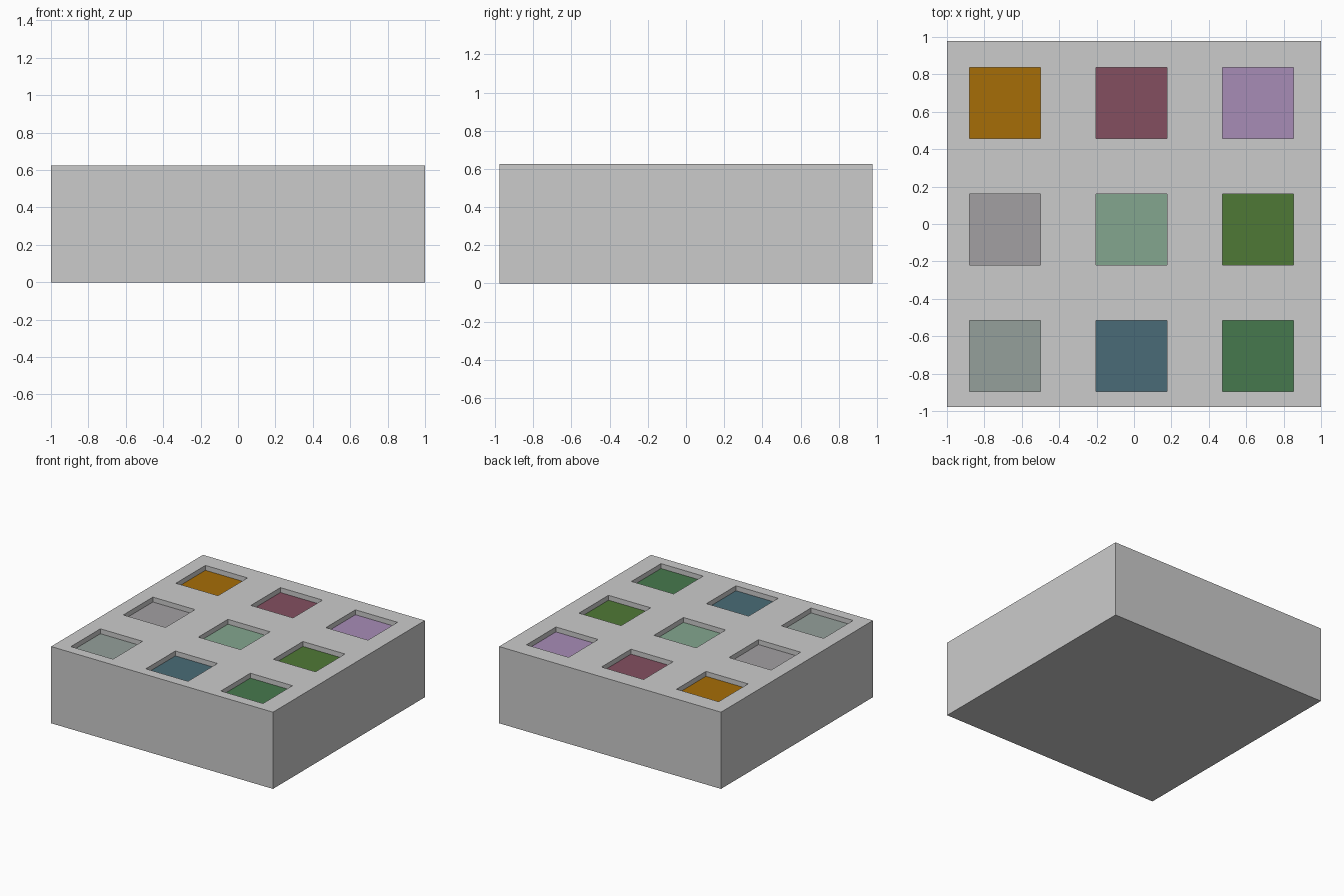
import bpy

if "Cube" in bpy.data.objects:
    bpy.data.objects.remove(bpy.data.objects["Cube"])

DEPTH_X, DEPTH_Y, HEIGHT = 2.0, 1.955, 0.625
SIZE = 0.38            # square pocket side
RECESS = 0.04          # tile surface below the top
TILE = 0.01            # tile thickness
COLS = (-0.69, -0.014, 0.662)
ROWS = (0.647, -0.029, -0.705)


def box(name, centre, size):
    bpy.ops.mesh.primitive_cube_add(size=1, location=centre)
    ob = bpy.context.object
    ob.name = name
    ob.scale = size
    bpy.ops.object.transform_apply(location=False, rotation=False, scale=True)
    return ob


def paint(ob, name, rgb):
    mat = bpy.data.materials.new(name)
    # screen colour to linear
    mat.diffuse_color = [(c / 255) ** 2.2 for c in rgb] + [1]
    mat.use_nodes = True
    mat.node_tree.nodes["Principled BSDF"].inputs["Base Color"].default_value = mat.diffuse_color
    ob.data.materials.append(mat)


# Tile colours, back row to front row, left to right
COLOURS = [
    [("orange", (165, 109, 16)), ("maroon", (130, 80, 96)), ("lilac", (166, 139, 181))],
    [("warm_grey", (161, 158, 161)), ("mint", (130, 165, 141)), ("leaf_green", (80, 120, 57))],
    [("pale_sage", (147, 158, 153)), ("slate_blue", (75, 107, 118)), ("forest_green", (72, 120, 78))],
]

# Block body
body = box("block_body", (0, 0, HEIGHT / 2), (DEPTH_X, DEPTH_Y, HEIGHT))

# Pocket cutters and the coloured tiles lying in them
cutters = []
for y, row in zip(ROWS, COLOURS):
    for x, (name, rgb) in zip(COLS, row):
        cutters.append(box("pocket_cutter", (x, y, HEIGHT), (SIZE, SIZE, 2 * (RECESS + TILE))))
        tile = box(name + "_tile", (x, y, HEIGHT - RECESS - TILE / 2), (SIZE, SIZE, TILE))
        paint(tile, name, rgb)

# Join the cutters and sink the pockets into the body
bpy.ops.object.select_all(action='DESELECT')
for c in cutters:
    c.select_set(True)
bpy.context.view_layer.objects.active = cutters[0]
bpy.ops.object.join()
cutter = bpy.context.object
cutter.hide_render = True
cutter.display_type = 'WIRE'

mod = body.modifiers.new("pockets", 'BOOLEAN')
mod.operation = 'DIFFERENCE'
mod.solver = 'EXACT'
mod.object = cutter
